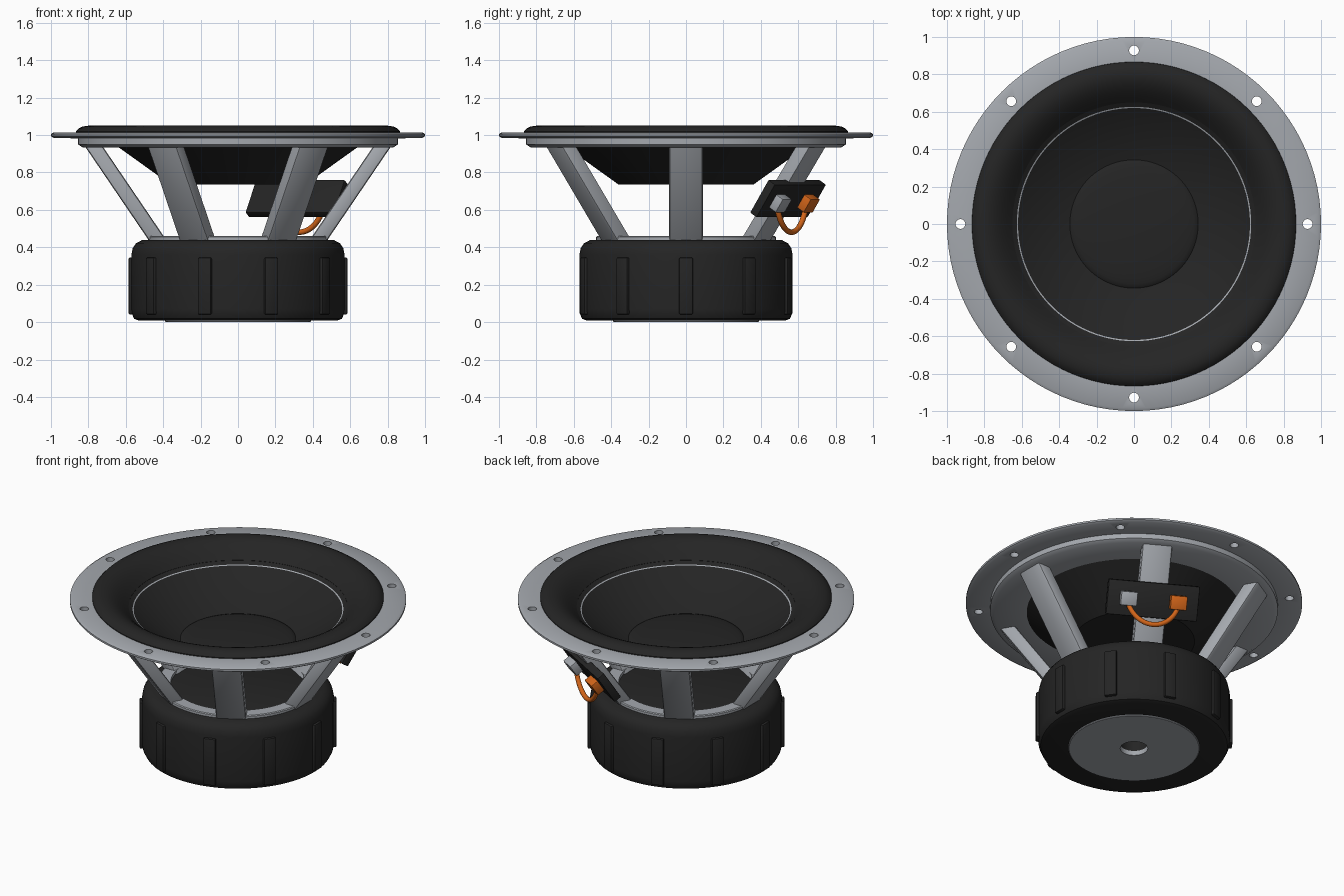
import bpy, bmesh, math
from mathutils import Matrix, Vector

cube = bpy.data.objects.get("Cube")
if cube:
    bpy.data.objects.remove(cube)


def material(name, r, g, b):
    m = bpy.data.materials.new(name)
    m.diffuse_color = (r, g, b, 1)
    m.use_nodes = True
    m.node_tree.nodes["Principled BSDF"].inputs["Base Color"].default_value = (r, g, b, 1)
    return m


METAL = material("grey metal", 0.37, 0.39, 0.42)
BLACK = material("matte black", 0.018, 0.018, 0.018)
ORANGE = material("orange", 0.65, 0.13, 0.01)


def finish(bm, name, mat):
    bmesh.ops.recalc_face_normals(bm, faces=bm.faces)
    mesh = bpy.data.meshes.new(name)
    bm.to_mesh(mesh)
    bm.free()
    mesh.materials.append(mat)
    obj = bpy.data.objects.new(name, mesh)
    bpy.context.collection.objects.link(obj)
    return obj


def revolve(name, profile, mat, closed=True, steps=96):
    """Spin a list of (radius, height) points around the z axis."""
    bm = bmesh.new()
    vs = [bm.verts.new((r, 0, z)) for r, z in profile]
    pairs = list(zip(vs, vs[1:])) + ([(vs[-1], vs[0])] if closed else [])
    for a, b in pairs:
        bm.edges.new((a, b))
    bmesh.ops.spin(bm, geom=vs + bm.edges[:], cent=(0, 0, 0), axis=(0, 0, 1),
                   angle=math.tau, steps=steps)
    bmesh.ops.remove_doubles(bm, verts=bm.verts, dist=1e-4)
    return finish(bm, name, mat)


def box(name, size, matrix, mat, bevel, lean=0):
    """Bevelled box; lean shifts the top outward along local x."""
    bm = bmesh.new()
    bmesh.ops.create_cube(bm, size=1)
    for v in bm.verts:
        v.co = Vector(c * s for c, s in zip(v.co, size))
        v.co.x += lean * v.co.z / size[2]
    bmesh.ops.bevel(bm, geom=bm.edges[:], offset=bevel, segments=2,
                    profile=0.5, affect='EDGES')
    bm.transform(matrix)
    return finish(bm, name, mat)


def around(angle, r, z):
    return Matrix.Rotation(angle, 4, 'Z') @ Matrix.Translation((r, 0, z))


# Mounting flange with the shallow basket rim below it
flange = revolve("basket_flange", [
    (0.865, 1.015), (0.985, 1.015), (1, 1.006), (1, 0.994), (0.985, 0.985),
    (0.855, 0.982), (0.855, 0.95), (0.83, 0.934), (0.62, 0.934),
    (0.64, 0.945), (0.83, 0.95), (0.845, 1.0)], METAL)

# Eight screw holes
bm = bmesh.new()
for i in range(8):
    bmesh.ops.create_cone(bm, cap_ends=True, segments=24, radius1=0.026, radius2=0.026,
                          depth=0.2, matrix=around(i * math.tau / 8, 0.928, 1))
cutter = finish(bm, "hole_cutter", METAL)
cutter.hide_render = True
mod = flange.modifiers.new("holes", 'BOOLEAN')
mod.object = cutter
mod.operation = 'DIFFERENCE'
mod.solver = 'EXACT'
bpy.context.view_layer.objects.active = flange
bpy.ops.object.modifier_apply(modifier=mod.name)
bpy.data.objects.remove(cutter)

# Rolled surround
revolve("surround", [
    (0.868, 1.0), (0.866, 1.02), (0.852, 1.035), (0.83, 1.046), (0.8, 1.05),
    (0.77, 1.045), (0.74, 1.032), (0.71, 1.012), (0.68, 0.985), (0.65, 0.955),
    (0.65, 0.945), (0.83, 0.96)], BLACK)

# Cone and shallow dust cap
revolve("cone", [(0, 0.735), (0.36, 0.735), (0.65, 0.943), (0.652, 0.955),
                 (0.345, 0.745), (0, 0.743)], BLACK, closed=False)
cap = [(0.345 * math.cos(t), 0.743 + 0.035 * math.sin(t))
       for t in (i * math.pi / 16 for i in range(9))]
revolve("dust_cap", cap, BLACK, closed=False)

# Basket legs and the ring they stand on
for i in range(6):
    box(f"basket_leg_{i + 1}", (0.095, 0.18, 0.515),
        around(i * math.tau / 6, 0.598, 0.685), METAL, 0.014, lean=0.35)
revolve("basket_base_ring", [(0.4, 0.43), (0.48, 0.43), (0.48, 0.455),
                             (0.475, 0.46), (0.4, 0.46)], METAL)

# Magnet cover with ribs and back plate
revolve("magnet_cover", [
    (0, 0.1), (0.083, 0.1), (0.083, 0.008), (0.53, 0.008), (0.555, 0.018),
    (0.568, 0.045), (0.57, 0.07), (0.57, 0.36), (0.563, 0.395),
    (0.545, 0.422), (0.51, 0.44), (0, 0.44)], BLACK, closed=False)
revolve("back_plate", [(0.082, 0.03), (0.082, 0), (0.386, 0), (0.39, 0.004),
                       (0.39, 0.03)], METAL)
for i in range(10):
    box(f"magnet_rib_{i + 1}", (0.045, 0.075, 0.305),
        around(i * math.tau / 10, 0.563, 0.193), BLACK, 0.008)

# Terminal board on one rear leg, with two connectors
board = around(math.radians(60), 0.63, 0.66) @ Matrix.Rotation(math.radians(33), 4, 'Y')
box("terminal_board", (0.05, 0.55, 0.21), board, BLACK, 0.007)
for name, side, mat in (("grey_terminal", -1, METAL), ("orange_terminal", 1, ORANGE)):
    box(name, (0.055, 0.1, 0.085),
        board @ Matrix.Translation((0.046, side * 0.15, 0)), mat, 0.007)

# Wire looping between the connectors
start = board @ Vector((0.045, -0.15, -0.03))
end = board @ Vector((0.045, 0.15, -0.03))
curve = bpy.data.curves.new("terminal_wire", 'CURVE')
curve.dimensions = '3D'
curve.bevel_depth = 0.015
curve.bevel_resolution = 3
curve.use_fill_caps = True
spline = curve.splines.new('POLY')
spline.points.add(24)
for i, p in enumerate(spline.points):
    t = i / 24
    co = start.lerp(end, (1 - math.cos(math.pi * t)) / 2 * 0.6 + t * 0.4)
    co.z -= 0.13 * math.sin(math.pi * t)
    p.co = (*co, 1)
curve.materials.append(ORANGE)
wire = bpy.data.objects.new("terminal_wire", curve)
bpy.context.collection.objects.link(wire)

# Smooth shading with crisp edges
bpy.ops.object.select_all(action='DESELECT')
for obj in bpy.context.collection.objects:
    if obj.type == 'MESH':
        obj.select_set(True)
        bpy.context.view_layer.objects.active = obj
bpy.ops.object.shade_smooth_by_angle(angle=math.radians(35))
